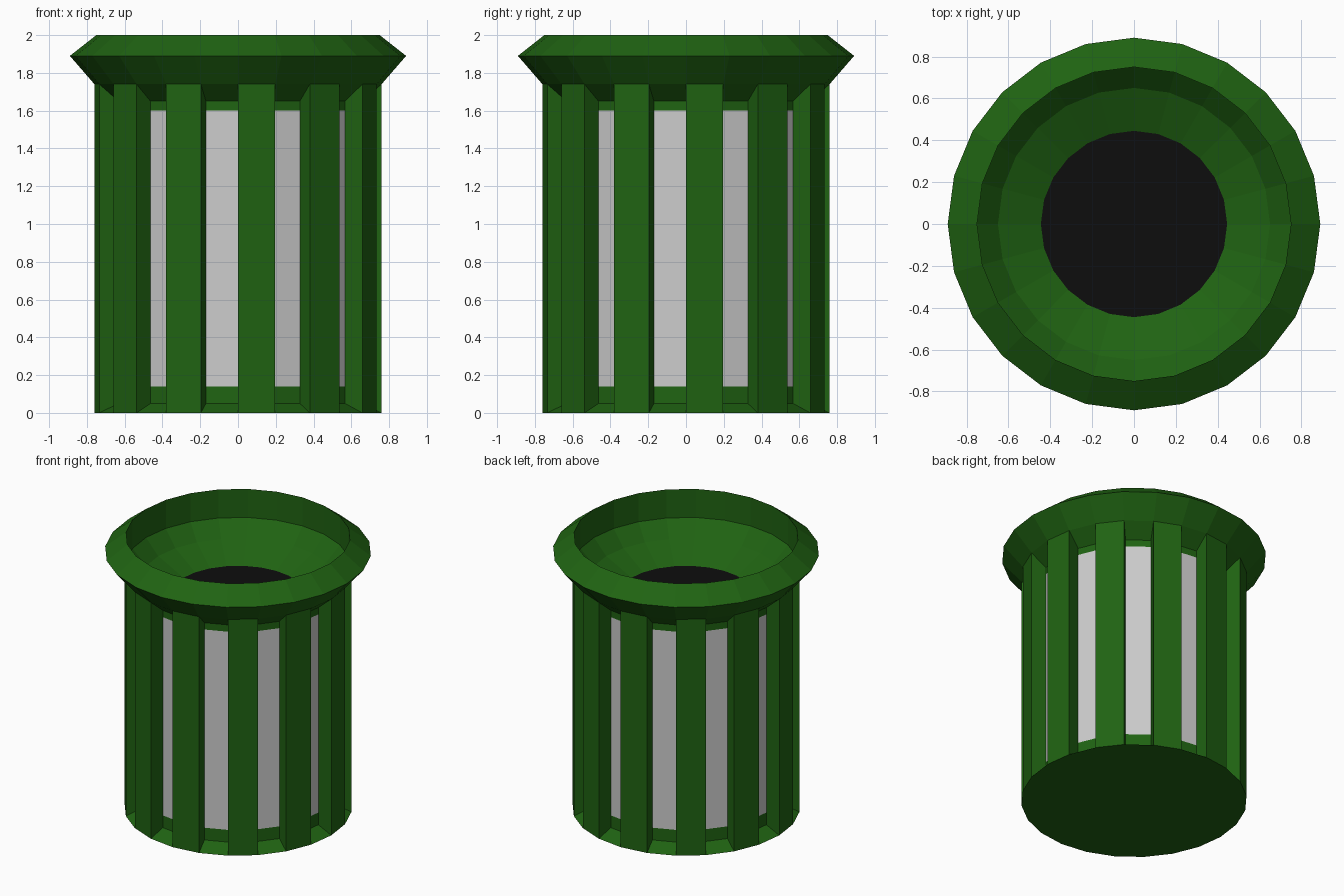
import bpy, bmesh
from math import cos, sin, tau

if "Cube" in bpy.data.objects:
    bpy.data.objects.remove(bpy.data.objects["Cube"])

SIDES = 24

# (radius, height) profiles; even sectors are slats, odd sectors are recessed slots
BASE = [(0, 0), (0.76, 0)]
RECESS_LOW = [(0.76, 0), (0.655, 0.05), (0.655, 0.14)]
RECESS_HIGH = [(0.655, 1.60), (0.655, 1.65), (0.76, 1.74)]
RIM = [(0.76, 1.74), (0.89, 1.89), (0.75, 2.0), (0.75, 1.79), (0.65, 1.68), (0.445, 1.575)]
PANEL = [RECESS_LOW[-1], RECESS_HIGH[0]]
HOLE = [(0.445, 1.575), (0, 1.575)]


def material(name, rgb):
    m = bpy.data.materials.new(name)
    m.diffuse_color = (*rgb, 1)
    m.use_nodes = True
    m.node_tree.nodes["Principled BSDF"].inputs["Base Color"].default_value = m.diffuse_color
    return m


def point(p, k):
    a = tau * k / SIDES
    return (p[0] * cos(a), p[0] * sin(a), p[1])


def face(bm, pts):
    unique = list(dict.fromkeys(pts))
    bm.faces.new([bm.verts.new(p) for p in unique])


def strip(bm, k, profile):
    # sweep a profile across sector k
    for p, q in zip(profile, profile[1:]):
        face(bm, [point(p, k), point(p, k + 1), point(q, k + 1), point(q, k)])


def finish(name, bm, mat=None):
    bmesh.ops.remove_doubles(bm, verts=bm.verts, dist=1e-4)
    me = bpy.data.meshes.new(name)
    bm.to_mesh(me)
    bm.free()
    ob = bpy.data.objects.new(name, me)
    bpy.context.collection.objects.link(ob)
    if mat:
        me.materials.append(mat)
    return ob


green = material("green_paint", (0.014, 0.125, 0.006))
black = material("black_inside", (0.004, 0.004, 0.004))

# Bin body: base, alternating slats and slots, flared rim and inner funnel
body = bmesh.new()
for k in range(SIDES):
    strip(body, k, BASE)
    strip(body, k, RIM)
    if k % 2 == 0:
        strip(body, k, [BASE[-1], RIM[0]])
    else:
        strip(body, k, RECESS_LOW)
        strip(body, k, RECESS_HIGH)
        side = RECESS_LOW + RECESS_HIGH
        face(body, [point(p, k) for p in side])
        face(body, [point(p, k + 1) for p in reversed(side)])
finish("bin_body", body, green)

# Grey panels at the back of the slots
panels = bmesh.new()
for k in range(1, SIDES, 2):
    strip(panels, k, PANEL)
finish("slot_panels", panels)

# Dark opening
hole = bmesh.new()
for k in range(SIDES):
    strip(hole, k, HOLE)
finish("dark_opening", hole, black)
